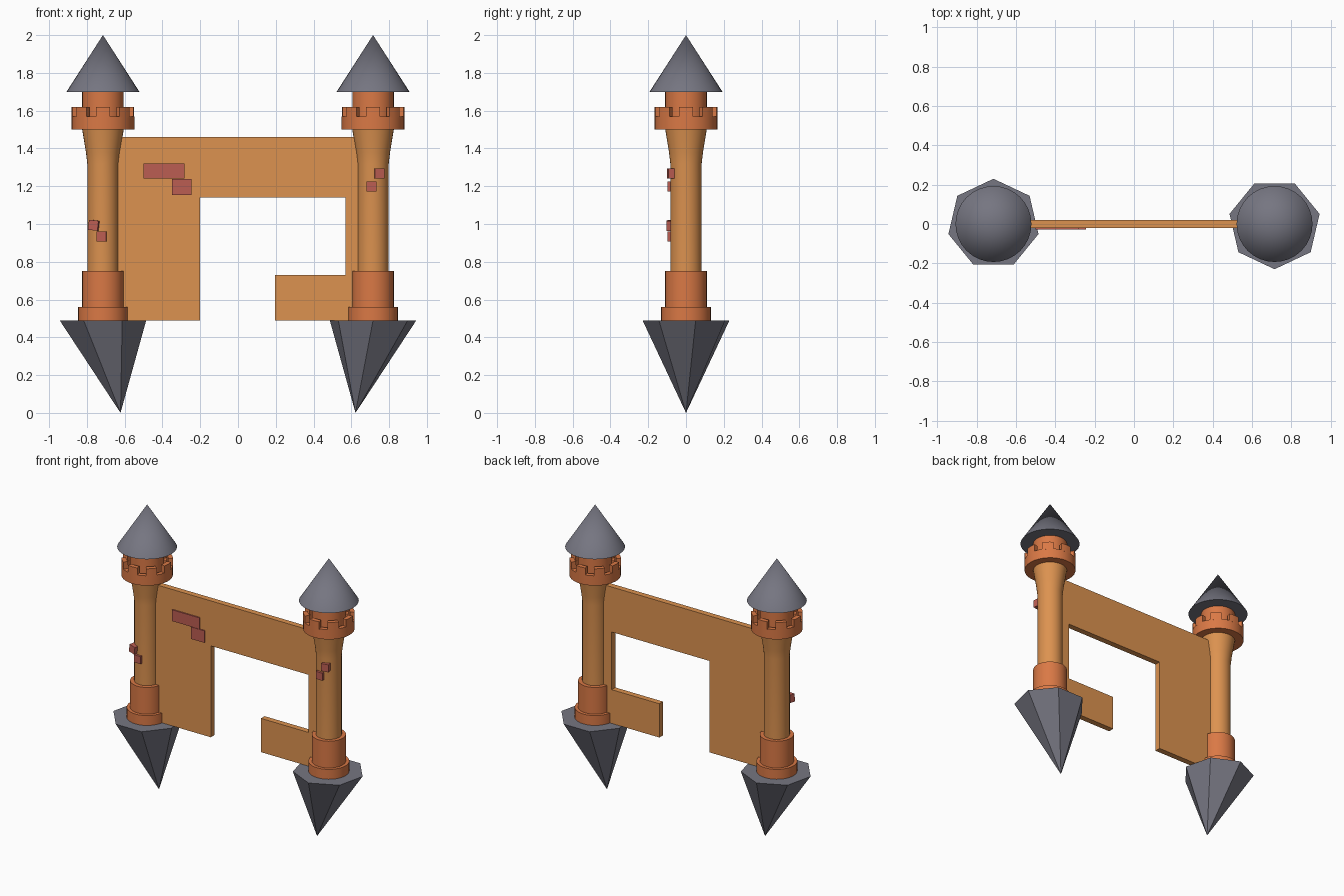
import bpy, bmesh, math
from mathutils import Matrix, Vector

if "Cube" in bpy.data.objects:
    bpy.data.objects.remove(bpy.data.objects["Cube"])


def mat(name, rgb):
    m = bpy.data.materials.new(name)
    m.diffuse_color = (*rgb, 1)
    m.use_nodes = True
    m.node_tree.nodes["Principled BSDF"].inputs["Base Color"].default_value = m.diffuse_color
    return m


SAND = mat("orange sandstone", (0.72, 0.29, 0.08))
CLAY = mat("terracotta", (0.70, 0.19, 0.06))
SLATE = mat("slate grey", (0.18, 0.18, 0.22))
BRICK = mat("brick red", (0.50, 0.11, 0.085))


def finish(bm, name, material, smooth=False):
    bmesh.ops.remove_doubles(bm, verts=bm.verts, dist=1e-5)
    bmesh.ops.recalc_face_normals(bm, faces=bm.faces)
    me = bpy.data.meshes.new(name)
    bm.to_mesh(me)
    bm.free()
    me.materials.append(material)
    ob = bpy.data.objects.new(name, me)
    bpy.context.collection.objects.link(ob)
    if smooth:
        bpy.ops.object.select_all(action='DESELECT')
        ob.select_set(True)
        bpy.context.view_layer.objects.active = ob
        bpy.ops.object.shade_smooth_by_angle(angle=math.radians(35))
    return ob


def lathe(name, profile, x, material, n=32):
    """Spin an (r, z) profile about a vertical axis at x."""
    bm = bmesh.new()
    vs = [bm.verts.new((x + r, 0, z)) for r, z in profile]
    es = [bm.edges.new(p) for p in zip(vs, vs[1:])]
    bmesh.ops.spin(bm, geom=vs + es, cent=(x, 0, 0), axis=(0, 0, 1),
                   angle=math.tau, steps=n)
    return finish(bm, name, material, True)


def merlons(name, x, count=8, r0=0.135, r1=0.166, z0=1.565, z1=1.62):
    """Raised curved blocks around the battlement ring."""
    bm = bmesh.new()
    for i in range(count):
        mid = -math.pi / 2 + math.tau * i / count
        rings = []
        for k in range(4):
            a = mid + math.radians(13) * (k / 1.5 - 1)
            rings.append([bm.verts.new((x + r * math.cos(a), r * math.sin(a), z))
                          for r, z in ((r0, z0), (r1, z0), (r1, z1), (r0, z1))])
        for a, b in zip(rings, rings[1:]):
            for j in range(4):
                bm.faces.new((a[j], a[j - 1], b[j - 1], b[j]))
        bm.faces.new(rings[0])
        bm.faces.new(rings[-1])
    return finish(bm, name, CLAY, True)


def block(name, x0, x1, y0, y1, z0, z1, material):
    bm = bmesh.new()
    bmesh.ops.create_cube(bm, size=1)
    for v in bm.verts:
        v.co = Vector(((x0 + x1) / 2 + v.co.x * (x1 - x0),
                       (y0 + y1) / 2 + v.co.y * (y1 - y0),
                       (z0 + z1) / 2 + v.co.z * (z1 - z0)))
    return finish(bm, name, material)


def tower_brick(name, tower_x, dx, z, tilt=0):
    """Small brick facing outward from a tower's curved front."""
    bm = bmesh.new()
    bmesh.ops.create_cube(bm, size=1)
    m = (Matrix.Translation((tower_x + dx, -0.078, z))
         @ Matrix.Rotation(dx * 5, 4, 'Z') @ Matrix.Rotation(tilt, 4, 'Y')
         @ Matrix.Diagonal((0.052, 0.04, 0.053, 1)))
    bmesh.ops.transform(bm, matrix=m, verts=bm.verts)
    return finish(bm, name, BRICK)


for side, s in (("left", -1), ("right", 1)):
    x = s * 0.715
    # Seven-sided rock spike, tip leaning inward
    bm = bmesh.new()
    top = []
    for i in range(7):
        a = -s * math.pi / 2 + math.tau * i / 7
        top.append(bm.verts.new((x + 0.235 * math.cos(a), 0.23 * math.sin(a), 0.49)))
    tip = bm.verts.new((s * 0.622, 0, 0))
    bm.faces.new(top)
    for i in range(7):
        bm.faces.new((top[i - 1], top[i], tip))
    finish(bm, side + "_rock_spike", SLATE)

    # Stepped foot
    lathe(side + "_foot", [(0, 0.485), (0.132, 0.485), (0.132, 0.56), (0.11, 0.56),
                           (0.11, 0.75), (0, 0.75)], x, CLAY)
    # Flared column
    lathe(side + "_column", [(0.083, 0.70), (0.083, 1.32), (0.09, 1.38),
                             (0.11, 1.50), (0, 1.50)], x, SAND)
    # Battlement bowl with central drum under the roof
    lathe(side + "_battlement", [(0, 1.5), (0.166, 1.5), (0.166, 1.57), (0.135, 1.57),
                                 (0.135, 1.53), (0.11, 1.53), (0.11, 1.705), (0, 1.705)],
          x, CLAY)
    merlons(side + "_merlons", x)
    # Conical roof
    lathe(side + "_roof", [(0, 1.70), (0.193, 1.70), (0, 2.0)], x, SLATE)

# Wall between the towers, one outline with the stepped gate opening
outline = [(-0.70, 0.49), (-0.20, 0.49), (-0.20, 1.14), (0.57, 1.14), (0.57, 0.73),
           (0.195, 0.73), (0.195, 0.49), (0.70, 0.49), (0.70, 1.46), (-0.70, 1.46)]
bm = bmesh.new()
face = bm.faces.new([bm.verts.new((x, -0.02, z)) for x, z in outline])
ext = bmesh.ops.extrude_face_region(bm, geom=[face], use_keep_orig=True)
bmesh.ops.translate(bm, vec=(0, 0.041, 0),
                    verts=[g for g in ext["geom"] if isinstance(g, bmesh.types.BMVert)])
finish(bm, "wall", SAND)

# Exposed bricks
block("wall_brick_long", -0.50, -0.283, -0.029, -0.02, 1.24, 1.32, BRICK)
block("wall_brick_short", -0.35, -0.245, -0.029, -0.02, 1.153, 1.238, BRICK)
tower_brick("left_tower_brick_upper", -0.715, -0.047, 0.993, 0.12)
tower_brick("left_tower_brick_lower", -0.715, -0.008, 0.933)
tower_brick("right_tower_brick_upper", 0.715, 0.032, 1.267)
tower_brick("right_tower_brick_lower", 0.715, -0.008, 1.198)
